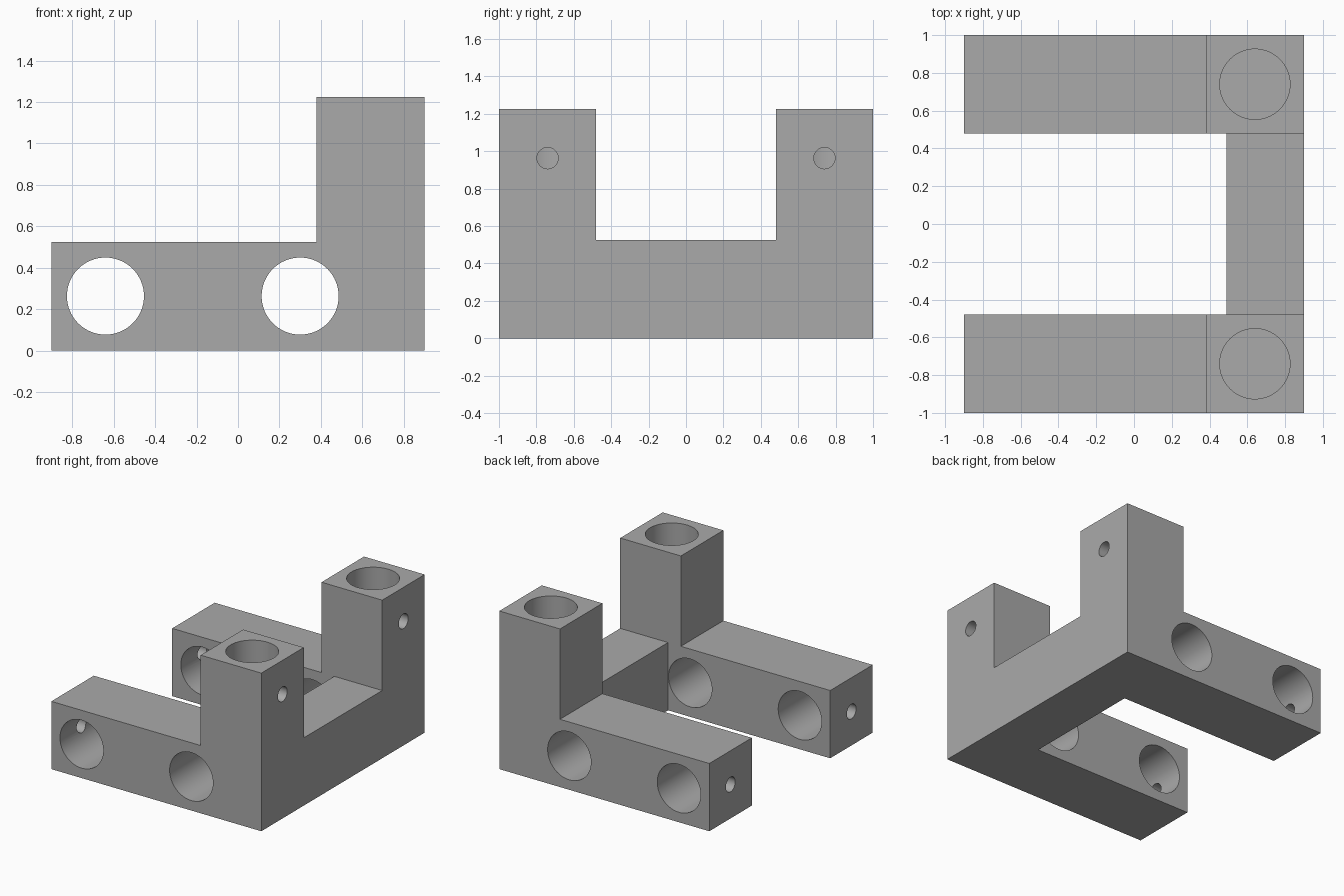
import bpy
import bmesh
from math import radians
from mathutils import Matrix, Vector

old = bpy.data.objects.get("Cube")
if old:
    bpy.data.objects.remove(old, do_unlink=True)

grey = bpy.data.materials.new("mid grey")
grey.use_nodes = True
COLOUR = (0.4, 0.4, 0.4, 1)
grey.diffuse_color = COLOUR
grey.node_tree.nodes["Principled BSDF"].inputs["Base Color"].default_value = COLOUR

HALF_X, HALF_Y, HEIGHT = 0.90, 1.0, 1.225
ARM_TOP, ARM_IN, PILLAR_X = 0.525, 0.48, 0.38
BAR_X = 0.49
CENTRE_Y, BORE_Z = 0.74, 0.263
BORE_R, SCREW_R = 0.186, 0.057


def make_object(name, bm):
    mesh = bpy.data.meshes.new(name)
    bm.to_mesh(mesh)
    bm.free()
    mesh.materials.append(grey)
    obj = bpy.data.objects.new(name, mesh)
    bpy.context.collection.objects.link(obj)
    return obj


def prism(bm, outline, y0, y1):
    """Extrude an x-z outline along y."""
    face = bm.faces.new([bm.verts.new((x, y0, z)) for x, z in outline])
    out = bmesh.ops.extrude_face_region(bm, geom=[face])
    verts = [v for v in out["geom"] if isinstance(v, bmesh.types.BMVert)]
    bmesh.ops.translate(bm, vec=(0, y1 - y0, 0), verts=verts)
    bmesh.ops.recalc_face_normals(bm, faces=bm.faces)


def cut_hole(target, start, end, radius, segments):
    """Subtract a cylinder running between two points."""
    start, end = Vector(start), Vector(end)
    axis = end - start
    turn = Vector((0, 0, 1)).rotation_difference(axis).to_matrix().to_4x4()
    bm = bmesh.new()
    bmesh.ops.create_cone(bm, cap_ends=True, segments=segments, radius1=radius,
                          radius2=radius, depth=axis.length,
                          matrix=Matrix.Translation((start + end) / 2) @ turn)
    cutter = make_object("hole_cutter", bm)
    cutter.hide_render = True
    mod = target.modifiers.new("hole", "BOOLEAN")
    mod.operation, mod.solver, mod.object = "DIFFERENCE", "EXACT", cutter
    bpy.context.view_layer.objects.active = target
    bpy.ops.object.modifier_apply(modifier=mod.name)
    bpy.data.objects.remove(cutter, do_unlink=True)


# L-shaped side brackets joined by the cross bar into one solid
bracket = [(-HALF_X, 0), (HALF_X, 0), (HALF_X, HEIGHT),
           (PILLAR_X, HEIGHT), (PILLAR_X, ARM_TOP), (-HALF_X, ARM_TOP)]
bar = [(BAR_X, 0), (HALF_X, 0), (HALF_X, ARM_TOP), (BAR_X, ARM_TOP)]

bm = bmesh.new()
prism(bm, bracket, -HALF_Y, -ARM_IN)
body = make_object("clamp_body", bm)
for name, outline, y0, y1 in (("cross_bar", bar, -ARM_IN - 0.1, ARM_IN + 0.1),
                              ("left_bracket", bracket, ARM_IN, HALF_Y)):
    bm = bmesh.new()
    prism(bm, outline, y0, y1)
    part = make_object(name, bm)
    mod = body.modifiers.new("join", "BOOLEAN")
    mod.operation, mod.solver, mod.object = "UNION", "EXACT", part
    bpy.context.view_layer.objects.active = body
    bpy.ops.object.modifier_apply(modifier=mod.name)
    bpy.data.objects.remove(part, do_unlink=True)

for side in (-1, 1):
    y = side * CENTRE_Y
    # Rod bores through the arms
    for x in (-0.64, 0.30):
        cut_hole(body, (x, side * 0.4, BORE_Z), (x, side * 1.1, BORE_Z), BORE_R, 64)
    # Blind rod socket in the pillar top
    cut_hole(body, (0.64, y, ARM_TOP), (0.64, y, 1.4), BORE_R, 64)
    # Set screw holes reaching the arm bore and the pillar socket
    cut_hole(body, (-1, y, BORE_Z), (-0.64, y, BORE_Z), SCREW_R, 32)
    cut_hole(body, (0.64, y, 0.963), (1, y, 0.963), SCREW_R, 32)

# Smooth bores with crisp rims
bpy.ops.object.select_all(action="DESELECT")
body.select_set(True)
bpy.context.view_layer.objects.active = body
bpy.ops.object.shade_smooth_by_angle(angle=radians(30))
